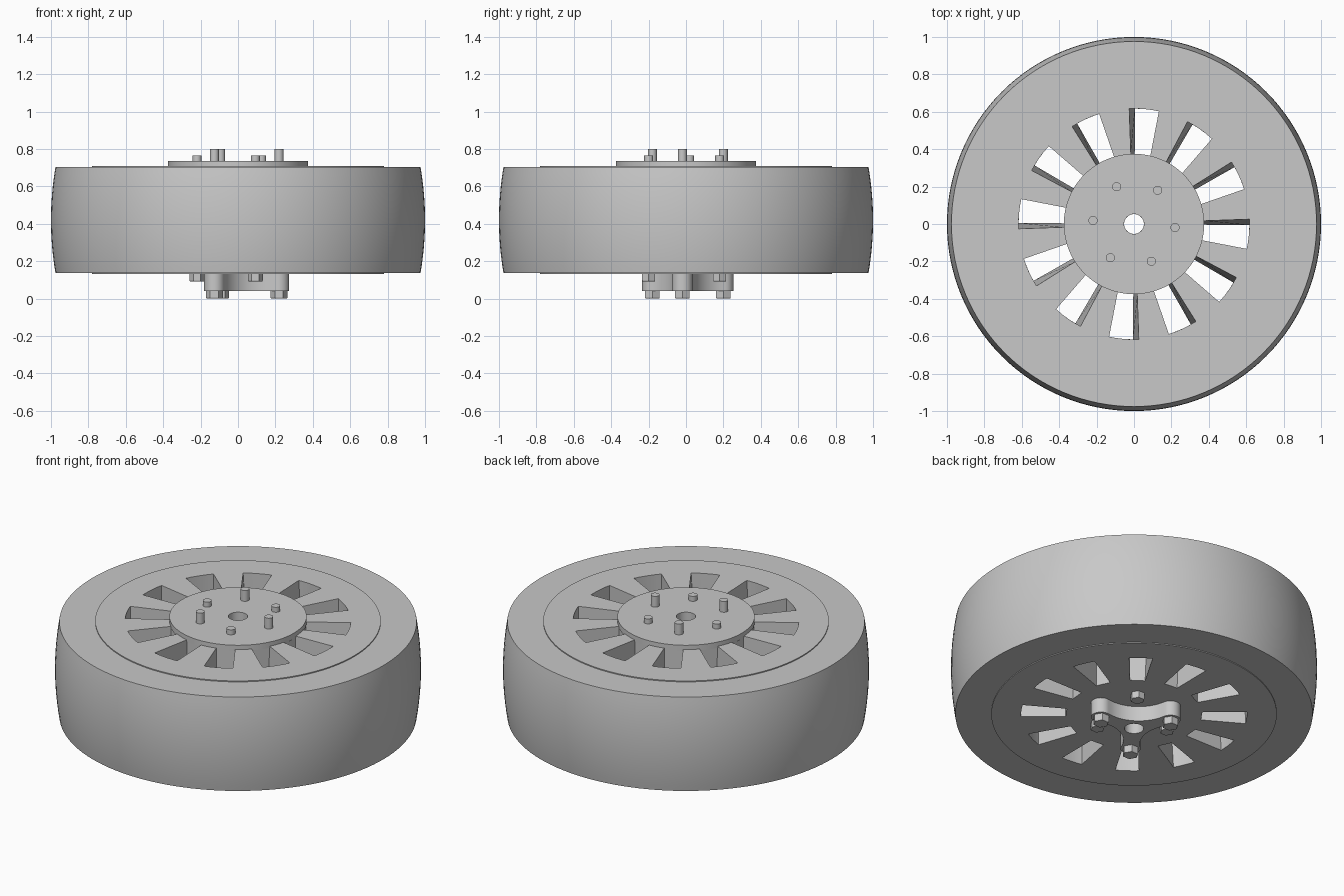
import bpy, bmesh, math
from math import cos, sin, radians, sqrt

cube = bpy.data.objects.get("Cube")
if cube:
    bpy.data.objects.remove(cube, do_unlink=True)

GREY = (0.58, 0.58, 0.58, 1)
mat = bpy.data.materials.new("plain_grey")
mat.use_nodes = True
mat.diffuse_color = GREY
mat.node_tree.nodes["Principled BSDF"].inputs["Base Color"].default_value = GREY

TURN = -5          # bolt and slot pattern start angle
BOLT_R = 0.22
HOLE_R = 0.053


def finish(name, bm):
    bmesh.ops.recalc_face_normals(bm, faces=bm.faces[:])
    mesh = bpy.data.meshes.new(name)
    bm.to_mesh(mesh)
    bm.free()
    mesh.materials.append(mat)
    ob = bpy.data.objects.new(name, mesh)
    bpy.context.collection.objects.link(ob)
    return ob


def smooth(ob):
    bpy.ops.object.select_all(action='DESELECT')
    ob.select_set(True)
    bpy.context.view_layer.objects.active = ob
    bpy.ops.object.shade_smooth_by_angle(angle=radians(30))


def lathe(name, profile, segments=128):
    """Revolve a closed (radius, z) profile about the axis."""
    bm = bmesh.new()
    rings = []
    for i in range(segments):
        a = 2 * math.pi * i / segments
        rings.append([bm.verts.new((r * cos(a), r * sin(a), z)) for r, z in profile])
    n = len(profile)
    for i in range(segments):
        p, q = rings[i], rings[(i + 1) % segments]
        for j in range(n):
            k = (j + 1) % n
            bm.faces.new((p[j], q[j], q[k], p[k]))
    return finish(name, bm)


def loft(bm, low, high, z0, z1):
    """Closed solid between two outlines with equal point counts."""
    a = [bm.verts.new((x, y, z0)) for x, y in low]
    b = [bm.verts.new((x, y, z1)) for x, y in high]
    bm.faces.new(a[::-1])
    bm.faces.new(b)
    for i in range(len(a)):
        j = (i + 1) % len(a)
        bm.faces.new((a[i], a[j], b[j], b[i]))


def arc(cx, cy, r, start, end, n):
    return [(cx + r * cos(radians(start + (end - start) * i / n)),
             cy + r * sin(radians(start + (end - start) * i / n))) for i in range(n + 1)]


def circle(cx, cy, r, n):
    return arc(cx, cy, r, 0, 360, n)[:-1]


def rotate(points, deg):
    c, s = cos(radians(deg)), sin(radians(deg))
    return [(x * c - y * s, x * s + y * c) for x, y in points]


def cut(ob, cutter):
    """Subtract the cutter and remove it."""
    mod = ob.modifiers.new("cut", 'BOOLEAN')
    mod.operation = 'DIFFERENCE'
    mod.solver = 'EXACT'
    mod.object = cutter
    bpy.context.view_layer.update()
    graph = bpy.context.evaluated_depsgraph_get()
    ob.data = bpy.data.meshes.new_from_object(ob.evaluated_get(graph))
    ob.modifiers.clear()
    bpy.data.objects.remove(cutter, do_unlink=True)


# Tyre with a gently barrelled tread
tread = []
for i in range(17):
    t = -1 + i / 8
    tread.append((1 - 0.024 * t * t, 0.42 + 0.283 * t))
smooth(lathe("tyre", [(0.775, 0.137)] + tread + [(0.775, 0.703)]))

# Wheel disc with twelve slots, each slanted on one side
wheel = lathe("wheel_disc", [(HOLE_R, 0.132), (0.78, 0.132), (0.78, 0.709), (HOLE_R, 0.709)])


def slot(outer_left, inner_left):
    vs = [-0.08 + (outer_left + 0.08) * i / 6 for i in range(7)]
    rim = [(sqrt(0.617 ** 2 - v * v), v) for v in vs]
    return [(0.37, -0.055)] + rim + [(0.37, inner_left)]


bm = bmesh.new()
for k in range(12):
    a = TURN + 30 * k
    loft(bm, rotate(slot(0.048, 0.028), a), rotate(slot(0.08, 0.05), a), 0.12, 0.72)
cut(wheel, finish("slot_cutter", bm))
smooth(wheel)

# Round hub plate on top
smooth(lathe("hub_plate", [(HOLE_R, 0.7), (0.375, 0.7), (0.375, 0.735), (HOLE_R, 0.735)]))

# Three-lobed bracket underneath: lobes joined by tangent concave arcs
LOBE, WAIST = 0.055, 0.085
gap = LOBE - WAIST
far = (BOLT_R ** 2 - gap ** 2) / (BOLT_R + 2 * gap)
hollow = far - WAIST
fx, fy = far * cos(radians(60)), far * sin(radians(60))
touch = math.degrees(math.atan2(fy, fx - BOLT_R))
outline = []
for k in range(3):
    lobe = arc(BOLT_R, 0, LOBE, -touch, touch, 20)
    start = touch + 180
    end = 300 - touch
    bay = arc(fx, fy, hollow, start, end, 16)[1:-1]
    outline += rotate(lobe + bay, TURN + 120 * k)
bm = bmesh.new()
loft(bm, outline, outline, 0.042, 0.135)
bracket = finish("bracket", bm)
bm = bmesh.new()
hole = circle(0, 0, HOLE_R, 64)
loft(bm, hole, hole, 0, 0.2)
cut(bracket, finish("hole_cutter", bm))
smooth(bracket)

# Six bolts, alternately long and short, with hexagonal heads below
for k in range(6):
    long = k % 2 == 0
    a = radians(TURN + 60 * k)
    x, y = BOLT_R * cos(a), BOLT_R * sin(a)
    base, top = (0.0, 0.8) if long else (0.092, 0.765)
    size = 0.045 if long else 0.04
    bm = bmesh.new()
    head, shaft = circle(x, y, size, 6), circle(x, y, 0.024, 24)
    chamfer = circle(x, y, size * 0.93, 6)
    loft(bm, chamfer, head, base, base + 0.005)
    loft(bm, head, head, base + 0.005, base + 0.044)
    loft(bm, shaft, shaft, base + 0.02, top)
    smooth(finish(("long" if long else "short") + "_bolt_%d" % (k // 2 + 1), bm))
